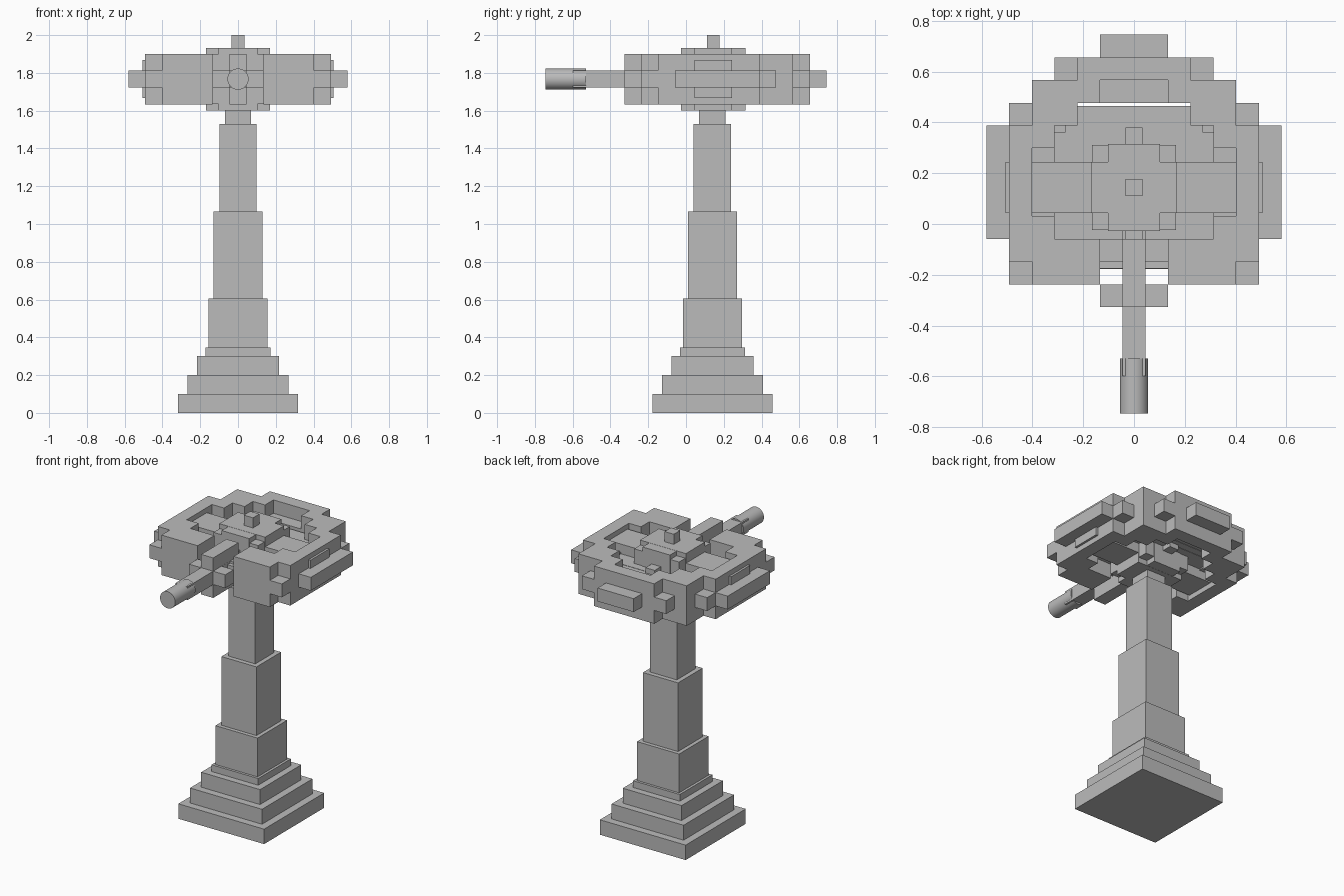
import bpy, bmesh, math
from mathutils import Matrix, Vector

if "Cube" in bpy.data.objects:
    bpy.data.objects.remove(bpy.data.objects["Cube"])

grey = bpy.data.materials.new("plain_grey")
grey.diffuse_color = (0.5, 0.5, 0.5, 1)
grey.use_nodes = True
grey.node_tree.nodes["Principled BSDF"].inputs["Base Color"].default_value = grey.diffuse_color
CY = 0.14      # centre line of the column in y
ZC = 1.767     # centre height of the head
C = 0.0893     # size of one block of the ring


def finish(name, bm):
    bmesh.ops.recalc_face_normals(bm, faces=bm.faces)
    mesh = bpy.data.meshes.new(name)
    bm.to_mesh(mesh)
    bm.free()
    mesh.materials.append(grey)
    ob = bpy.data.objects.new(name, mesh)
    bpy.context.collection.objects.link(ob)
    return ob


def box(name, hx, y0, y1, z0, z1):
    """Box centred on x = 0 with half width hx."""
    bm = bmesh.new()
    m = Matrix.Translation((0, (y0 + y1) / 2, (z0 + z1) / 2)) @ Matrix.Diagonal((2 * hx, y1 - y0, z1 - z0, 1))
    bmesh.ops.create_cube(bm, size=1, matrix=m)
    return finish(name, bm)


def profile_tower(name, steps):
    """Square stepped tower from (half width, top height) pairs."""
    bm = bmesh.new()

    def loop(h, z):
        return [bm.verts.new((sx * h, CY + sy * h, z)) for sx, sy in ((-1, -1), (1, -1), (1, 1), (-1, 1))]

    z, last = 0, None
    for h, top in steps:
        for ring in (loop(h, z), loop(h, top)):
            if last:
                for i in range(4):
                    j = (i + 1) % 4
                    bm.faces.new((last[i], last[j], ring[j], ring[i]))
            else:
                bm.faces.new(ring)
            last = ring
        z = top
    bm.faces.new(last)
    return finish(name, bm)


# Stepped foot and tapering column
profile_tower("foot_and_column", [(0.318, 0.1), (0.267, 0.2), (0.218, 0.3), (0.173, 0.345),
                                  (0.156, 0.605), (0.13, 1.065), (0.099, 1.53), (0.07, 1.62)])

# Block ring: right half seen from above, back row first (3 = full height, 1 = middle layer)
ROWS = ["11.....",
        "3331...",
        "11333..",
        "...331.",
        "....331",
        "....131",
        "....131",
        "....131",
        "....331",
        "313333" + "." ,
        "3.3331.",
        "31....."]
cells = set()
for r, row in enumerate(ROWS):
    for i, ch in enumerate(row):
        for k in {"3": (-1, 0, 1), "1": (0,), ".": ()}[ch]:
            cells.update({(i, -r, k), (-i, -r, k)})

bm = bmesh.new()
for cell in cells:
    for axis in range(3):
        for s in (-1, 1):
            n = list(cell)
            n[axis] += s
            if tuple(n) in cells:
                continue
            quad = []
            for a, b in ((-1, -1), (1, -1), (1, 1), (-1, 1)):
                p = Vector(cell)
                p[axis] += s / 2
                p[(axis + 1) % 3] += s * a / 2
                p[(axis + 2) % 3] += b / 2
                quad.append(bm.verts.new((p.x * C, 0.745 + (p.y - 0.5) * C, ZC + p.z * C)))
            bm.faces.new(quad)
bmesh.ops.remove_doubles(bm, verts=bm.verts, dist=0.001)
bmesh.ops.dissolve_limit(bm, angle_limit=0.02, verts=bm.verts, edges=bm.edges)
finish("block_ring", bm)

# Stepped floor plate inside the ring
for i, (hx, hy) in enumerate(((0.225, 0.32), (0.27, 0.267), (0.318, 0.218))):
    box(f"floor_plate_{i + 1}", hx, 0.145 - hy, 0.145 + hy, 1.735 - 0.002 * i, 1.798 + 0.002 * i)

# Central hub, cross shaped on top and underneath
box("hub_core", 0.166, -0.023, 0.311, 1.635, 1.9)
box("hub_cross_wide", 0.17, 0.044, 0.244, 1.6, 1.932)
box("hub_cross_deep", 0.102, -0.027, 0.315, 1.601, 1.931)
box("cross_bar", 0.506, 0.044, 0.244, 1.667, 1.867)
box("hub_spine", 0.034, -0.06, 0.38, 1.7, 1.835)
box("top_peg", 0.034, 0.11, 0.178, 1.92, 2.0)

# Square barrel with a round muzzle
box("barrel", 0.045, -0.598, -0.02, ZC - 0.045, ZC + 0.045)
bm = bmesh.new()
bmesh.ops.create_cone(bm, cap_ends=True, segments=32, radius1=0.056, radius2=0.056, depth=0.215,
                      matrix=Matrix.Translation((0, -0.6375, ZC)) @ Matrix.Rotation(math.pi / 2, 4, "X"))
muzzle = finish("muzzle", bm)
for p in muzzle.data.polygons:
    p.use_smooth = len(p.vertices) == 4
for e in muzzle.data.edges:
    a, b = (muzzle.data.vertices[v].co for v in e.vertices)
    e.use_edge_sharp = abs(a.y - b.y) < 0.01
